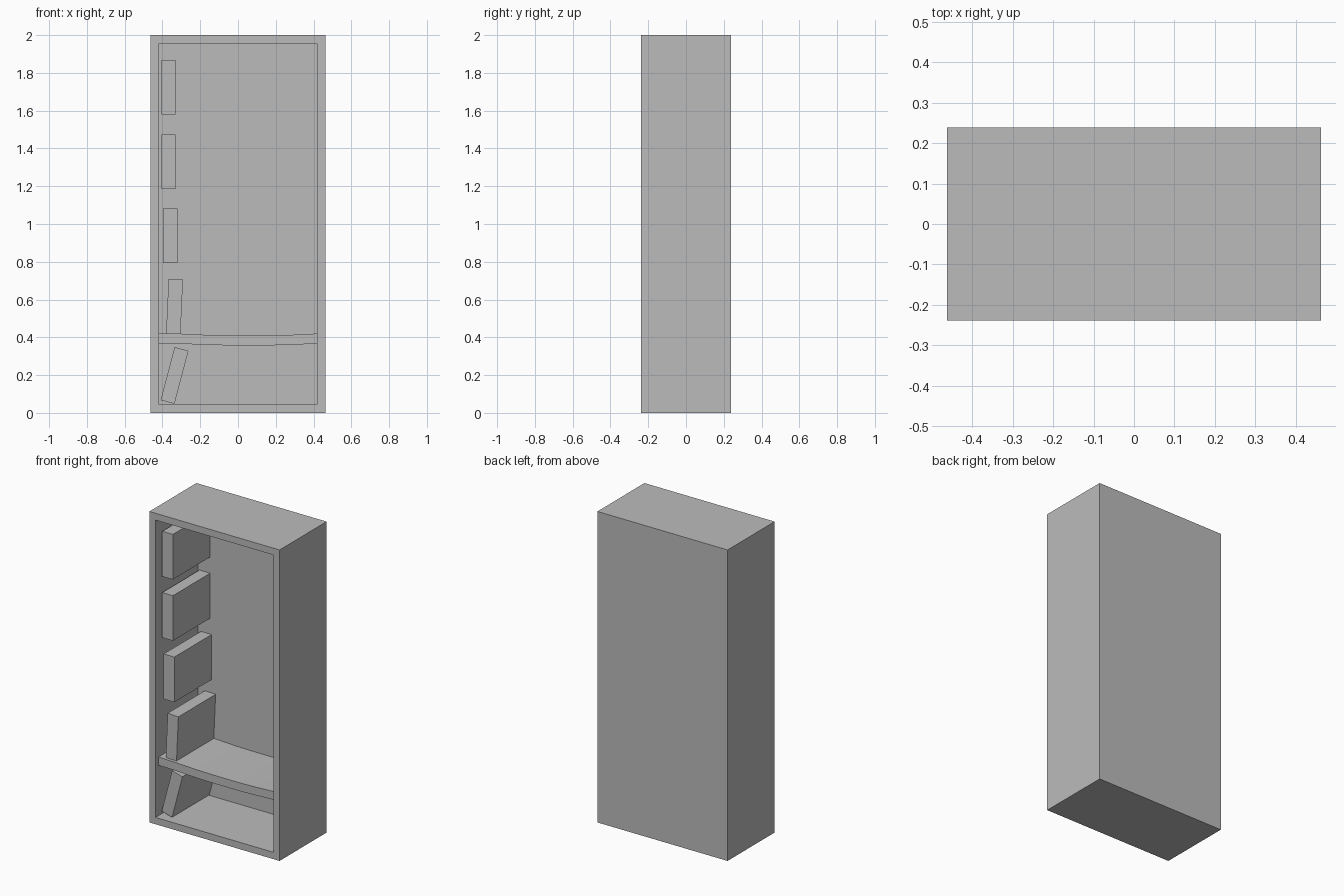
import bpy
import bmesh
import math

if "Cube" in bpy.data.objects:
    bpy.data.objects.remove(bpy.data.objects["Cube"])

grey = bpy.data.materials.new("plain_grey")
grey.diffuse_color = (0.5, 0.5, 0.5, 1)
grey.use_nodes = True
grey.node_tree.nodes["Principled BSDF"].inputs["Base Color"].default_value = grey.diffuse_color


def finish(name, bm):
    bmesh.ops.recalc_face_normals(bm, faces=bm.faces)
    mesh = bpy.data.meshes.new(name)
    bm.to_mesh(mesh)
    bm.free()
    mesh.materials.append(grey)
    obj = bpy.data.objects.new(name, mesh)
    bpy.context.collection.objects.link(obj)
    return obj


def box(bm, lo, hi):
    geom = bmesh.ops.create_cube(bm, size=1)
    for v in geom["verts"]:
        v.co = [lo[i] if v.co[i] < 0 else hi[i] for i in range(3)]
    return geom["verts"]


# Cabinet: a solid block whose front face is inset and pushed back into an open case
W, D, H = 0.463, 0.239, 2.0
bm = bmesh.new()
box(bm, (-W, -D, 0), (W, D, H))
bm.normal_update()
front = min(bm.faces, key=lambda f: f.calc_center_median().y)
bmesh.ops.inset_region(bm, faces=[front], thickness=0.044, use_even_offset=True)
cavity = bmesh.ops.extrude_discrete_faces(bm, faces=[front])["faces"][0]
for v in cavity.verts:
    v.co.y = 0.19
finish("cabinet", bm)

# Sagging shelf: extruded profile with ends buried in the side walls
top = [(-0.44, 0.422), (-0.3, 0.419), (-0.15, 0.412), (0, 0.41),
       (0.15, 0.41), (0.28, 0.413), (0.42, 0.42), (0.46, 0.422)]
outline = top + [(x, z - 0.053) for x, z in reversed(top)]
bm = bmesh.new()
face = bm.faces.new([bm.verts.new((x, -0.21, z)) for x, z in outline])
side = bmesh.ops.extrude_face_region(bm, geom=[face])["geom"]
for v in side:
    if isinstance(v, bmesh.types.BMVert):
        v.co.y = 0.235
finish("sagging_shelf", bm)

# Books: equal slabs, (centre x, centre z, lean in degrees)
books = [(-0.368, 1.724, 0), (-0.368, 1.33, 0), (-0.358, 0.938, 0),
         (-0.336, 0.563, 2.6), (-0.336, 0.198, 14.8)]
for i, (x, z, lean) in enumerate(books):
    bm = bmesh.new()
    box(bm, (-0.038, -0.19, -0.145), (0.038, 0.189, 0.145))
    book = finish(f"book_{i + 1}", bm)
    book.location = (x, 0, z)
    book.rotation_euler.y = math.radians(lean)
